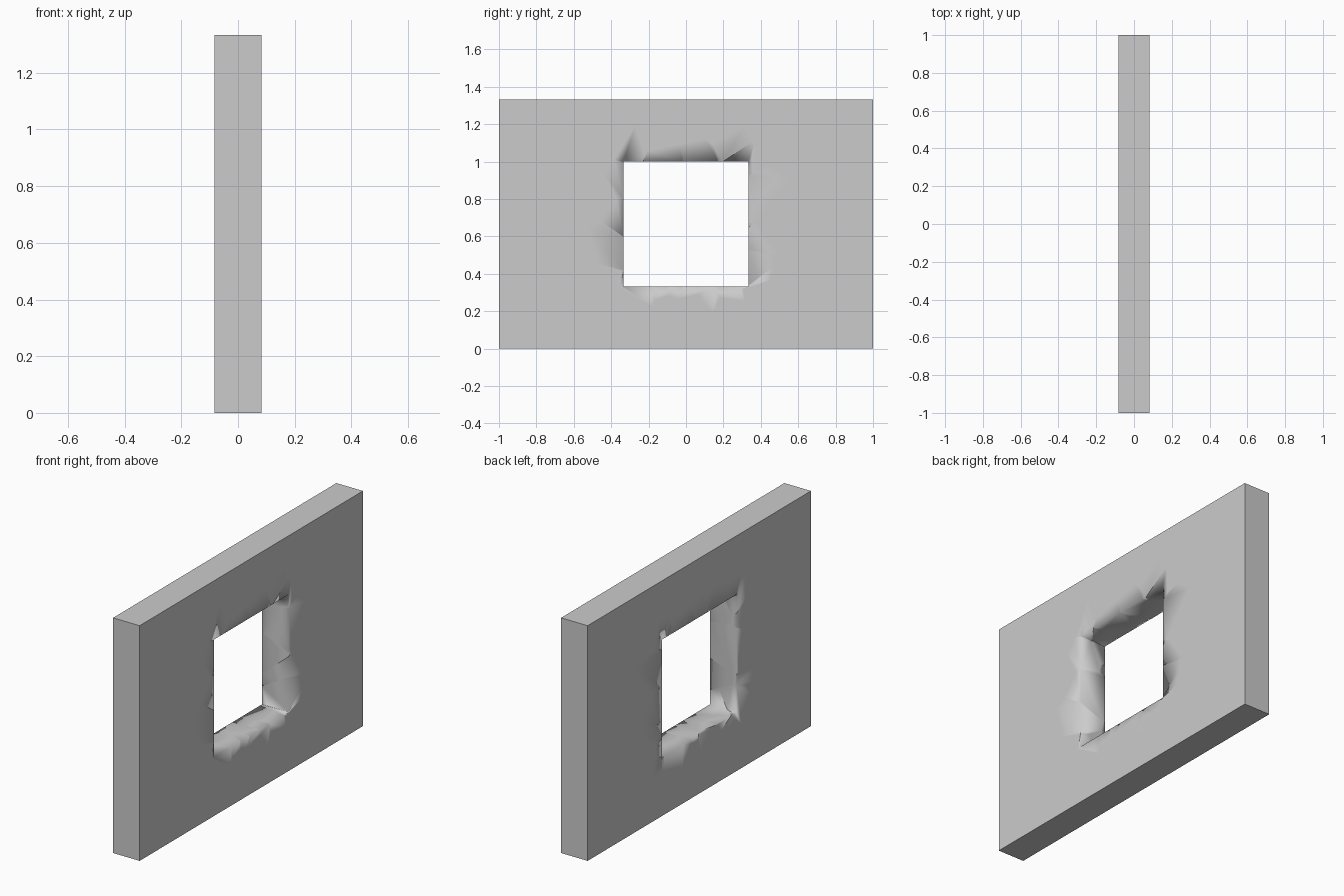
import bpy, bmesh, random
from mathutils import Vector, Matrix

if "Cube" in bpy.data.objects:
    bpy.data.objects.remove(bpy.data.objects["Cube"])

random.seed(7)
HX, HY, H = 0.0833, 1.0, 1.3333          # half thickness, half length, height
WY, WZ0, WZ1 = 0.3333, 0.3333, 1.0       # window half width, sill, lintel


def box(bm, size, centre):
    m = Matrix.Translation(centre) @ Matrix.Diagonal((*size, 1))
    bmesh.ops.create_cube(bm, size=1, matrix=m)


def add_object(name, bm):
    me = bpy.data.meshes.new(name)
    bm.to_mesh(me)
    bm.free()
    ob = bpy.data.objects.new(name, me)
    bpy.context.collection.objects.link(ob)
    return ob


def cell(point, others):
    """Block of wall nearer to this point than to any other."""
    bm = bmesh.new()
    box(bm, (2 * HX, 2 * HY, H), (0, 0, H / 2))
    for q in sorted(others, key=lambda o: (o - point).length_squared):
        reach = max((v.co - point).length for v in bm.verts)
        if (q - point).length > 2 * reach:
            break
        cut = bmesh.ops.bisect_plane(
            bm, geom=bm.verts[:] + bm.edges[:] + bm.faces[:], dist=1e-7,
            plane_co=(point + q) / 2, plane_no=(q - point), clear_outer=True)
        edges = [e for e in cut['geom_cut'] if isinstance(e, bmesh.types.BMEdge)]
        if len(edges) > 2:
            bmesh.ops.holes_fill(bm, edges=edges, sides=0)
    bmesh.ops.recalc_face_normals(bm, faces=bm.faces[:])
    return bm


# Scatter points through the wall, outside the window
points = []
while len(points) < 280:
    p = Vector((random.uniform(-HX, HX), random.uniform(-HY, HY), random.uniform(0, H)))
    if not (abs(p.y) < WY and WZ0 < p.z < WZ1):
        points.append(p)

# Window cutter
bm = bmesh.new()
box(bm, (0.6, 2 * WY, WZ1 - WZ0), (0, 0, (WZ0 + WZ1) / 2))
cutter = add_object("window_cutter", bm)
cutter.hide_render = True

# Fractured wall pieces
cut_pieces = []
for i, p in enumerate(points):
    bm = cell(p, [q for q in points if q is not p])
    ys = [v.co.y for v in bm.verts]
    zs = [v.co.z for v in bm.verts]
    ob = add_object(f"wall_piece_{i:03d}", bm)
    if min(ys) < WY and max(ys) > -WY and min(zs) < WZ1 and max(zs) > WZ0:
        mod = ob.modifiers.new("window", 'BOOLEAN')
        mod.operation = 'DIFFERENCE'
        mod.solver = 'EXACT'
        mod.object = cutter
        cut_pieces.append(ob)

# Apply the window cut, and soften shading between wall face and reveal
deps = bpy.context.evaluated_depsgraph_get()
meshes = [bpy.data.meshes.new_from_object(ob.evaluated_get(deps)) for ob in cut_pieces]
for ob, me in zip(cut_pieces, meshes):
    ob.modifiers.clear()
    ob.data = me
    for f in me.polygons:
        c, n = f.center, f.normal
        wall_face = abs(abs(c.x) - HX) < 1e-4
        reveal = ((abs(n.y) > 0.999 and abs(abs(c.y) - WY) < 1e-4) or
                  (abs(n.z) > 0.999 and min(abs(c.z - WZ0), abs(c.z - WZ1)) < 1e-4))
        f.use_smooth = wall_face or reveal
bpy.data.objects.remove(cutter)
